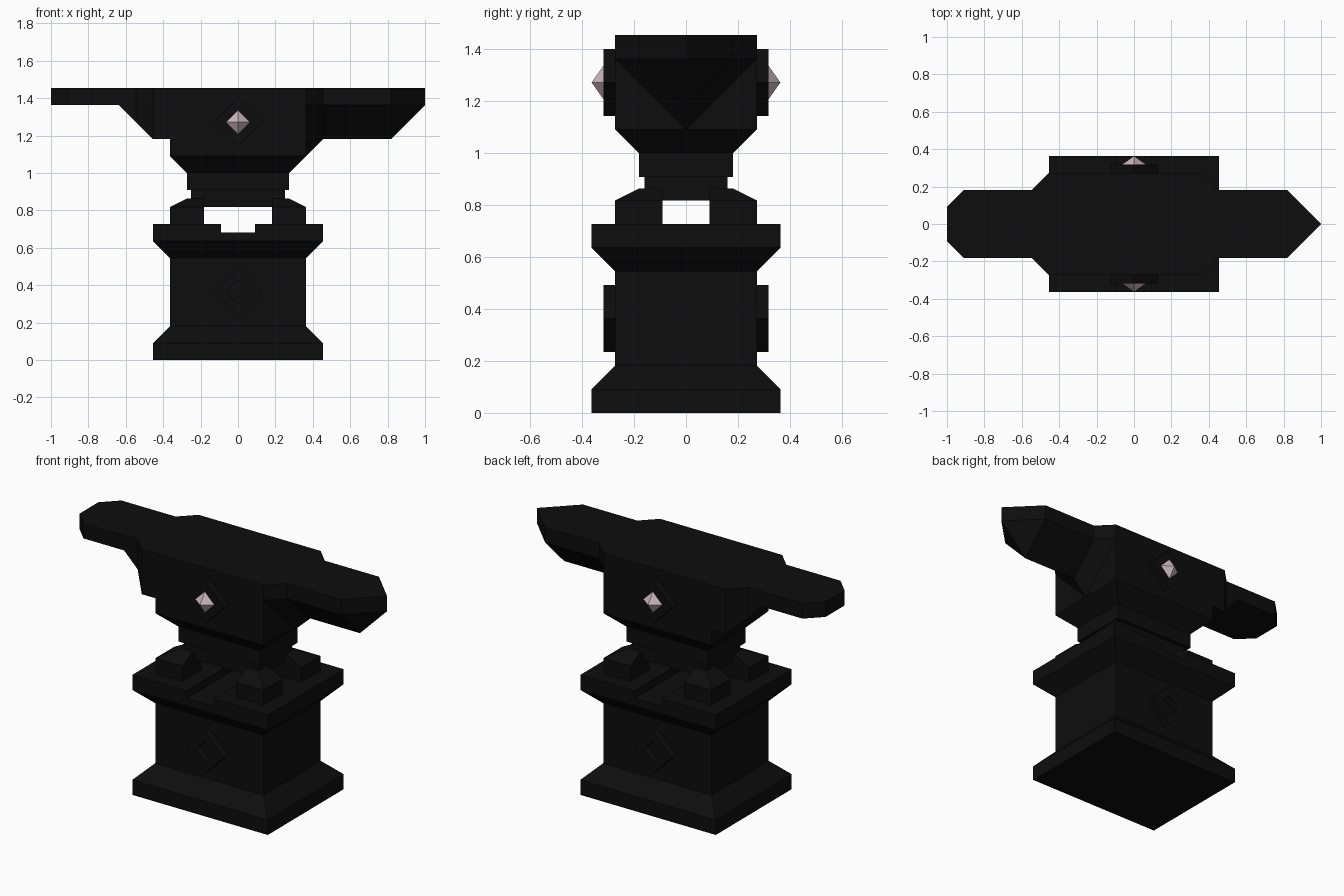
import bpy, bmesh, math

if "Cube" in bpy.data.objects:
    bpy.data.objects.remove(bpy.data.objects["Cube"])

U = 1 / 11  # the model sits on a grid of 1/11


def material(name, rgb):
    m = bpy.data.materials.new(name)
    m.diffuse_color = (*rgb, 1)
    m.use_nodes = True
    m.node_tree.nodes["Principled BSDF"].inputs["Base Color"].default_value = m.diffuse_color
    return m


BLACK = material("black_iron", (0.004, 0.004, 0.004))
PINK = material("pale_pink_gem", (0.60, 0.48, 0.51))


def finish(name, bm, mat):
    bmesh.ops.recalc_face_normals(bm, faces=bm.faces[:])
    bmesh.ops.scale(bm, vec=(U, U, U), verts=bm.verts[:])
    me = bpy.data.meshes.new(name)
    bm.to_mesh(me)
    bm.free()
    me.materials.append(mat)
    ob = bpy.data.objects.new(name, me)
    bpy.context.collection.objects.link(ob)
    return ob


def loft(name, sections, mat=BLACK):
    """Stack of rectangles: (x0, x1, y0, y1, z)."""
    bm = bmesh.new()
    rings = []
    for x0, x1, y0, y1, z in sections:
        rings.append([bm.verts.new((x, y, z)) for x, y in
                      ((x0, y0), (x1, y0), (x1, y1), (x0, y1))])
    for a, b in zip(rings, rings[1:]):
        for i in range(4):
            j = (i + 1) % 4
            bm.faces.new((a[i], a[j], b[j], b[i]))
    bm.faces.new(rings[0][::-1])
    bm.faces.new(rings[-1])
    return finish(name, bm, mat)


def centred(*sections):
    return [(-x, x, -y, y, z) for x, y, z in sections]


def hull(name, points, open_x=()):
    """Convex part mirrored in y; end faces on the open_x planes are removed."""
    bm = bmesh.new()
    for p in sorted({(x, s * y, z) for x, y, z in points for s in (1, -1)}):
        bm.verts.new(p)
    bmesh.ops.convex_hull(bm, input=bm.verts[:])
    bmesh.ops.dissolve_limit(bm, angle_limit=0.01, verts=bm.verts[:], edges=bm.edges[:])
    bmesh.ops.recalc_face_normals(bm, faces=bm.faces[:])
    gone = [f for f in bm.faces
            if any(all(abs(v.co.x - x) < 1e-4 for v in f.verts) for x in open_x)]
    bmesh.ops.delete(bm, geom=gone, context='FACES')
    return finish(name, bm, BLACK)


def diamond(name, side, z, outer, inner):
    """Raised diamond-shaped frame on the front (-1) or back (1) face."""
    bm = bmesh.new()
    rings = []
    for r, y in ((outer, 3), (outer, 3.5), (inner, 3.5), (inner, 3)):
        rings.append([bm.verts.new((r * math.cos(k * math.pi / 2), side * y,
                                    z + r * math.sin(k * math.pi / 2))) for k in range(4)])
    for a, b in zip(rings, rings[1:] + rings[:1]):
        for i in range(4):
            j = (i + 1) % 4
            bm.faces.new((a[i], a[j], b[j], b[i]))
    return finish(name, bm, BLACK)


def gem(name, side, z):
    bm = bmesh.new()
    r = 0.707
    ring = [bm.verts.new((r * math.cos(k * math.pi / 2), side * 3.5,
                          z + r * math.sin(k * math.pi / 2))) for k in range(4)]
    for y in (3, 4):
        tip = bm.verts.new((0, side * y, z))
        for i in range(4):
            bm.faces.new((ring[i], ring[(i + 1) % 4], tip))
    return finish(name, bm, PINK)


# Pedestal with flared foot and rim, and a groove across the top
loft("pedestal", centred((5, 4, 0), (5, 4, 1), (4, 3, 2), (4, 3, 6), (5, 4, 7), (5, 4, 7.5)))
for s, side in ((-1, "left"), (1, "right")):
    x0, x1 = sorted((s * 1, s * 5))
    loft(f"pedestal_top_{side}", [(x0, x1, -4, 4, 7.5), (x0, x1, -4, 4, 8)])

# Four corner feet, bevelled on the outer sides
for sx, a in ((-1, "left"), (1, "right")):
    for sy, b in ((-1, "front"), (1, "back")):
        secs = []
        for ox, oy, z in ((4, 3, 8), (4, 3, 9), (3, 2, 9.5)):
            secs.append((*sorted((sx * 2, sx * ox)), *sorted((sy * 1, sy * oy)), z))
        loft(f"foot_{b}_{a}", secs)

# Neck and anvil body
loft("neck", centred((2.75, 1.75, 9), (2.75, 1.75, 10)))
loft("anvil_body", centred((3, 2, 10), (3, 2, 11), (4, 3, 12), (4, 3, 16)))

# Heel: sloped shoulder, then a thin slab with clipped corners
hull("heel_shoulder", [(-4, 3, 13), (-4, 3, 16), (-5, 3, 13), (-5, 3, 16),
                       (-6, 2, 14), (-6, 2, 16)], (-4, -6))
hull("heel_wedge", [(-6, 2, 14), (-6, 2, 16), (-7, 2, 15), (-7, 2, 16)], (-6, -7))
hull("heel_slab", [(x, y, z) for z in (15, 16)
                   for x, y in ((-7, 2), (-10, 2), (-11, 1))], (-7,))

# Horn: keeled underside running to a point
hull("horn_shoulder", [(4, 0, 12), (4, 3, 15), (4, 3, 16),
                       (5, 0, 13), (5, 2, 15), (5, 2, 16)], (4, 5))
hull("horn", [(5, 0, 13), (9, 0, 13)] +
     [(x, y, z) for z in (15, 16) for x, y in ((5, 2), (9, 2), (11, 0))], (5,))

# Diamond frames and gems on both faces
for s, side in ((-1, "front"), (1, "back")):
    diamond(f"gem_frame_{side}", s, 14, 1.414, 0.707)
    gem(f"gem_{side}", s, 14)
    diamond(f"pedestal_emblem_{side}", s, 4, 1.414, 0.707)
